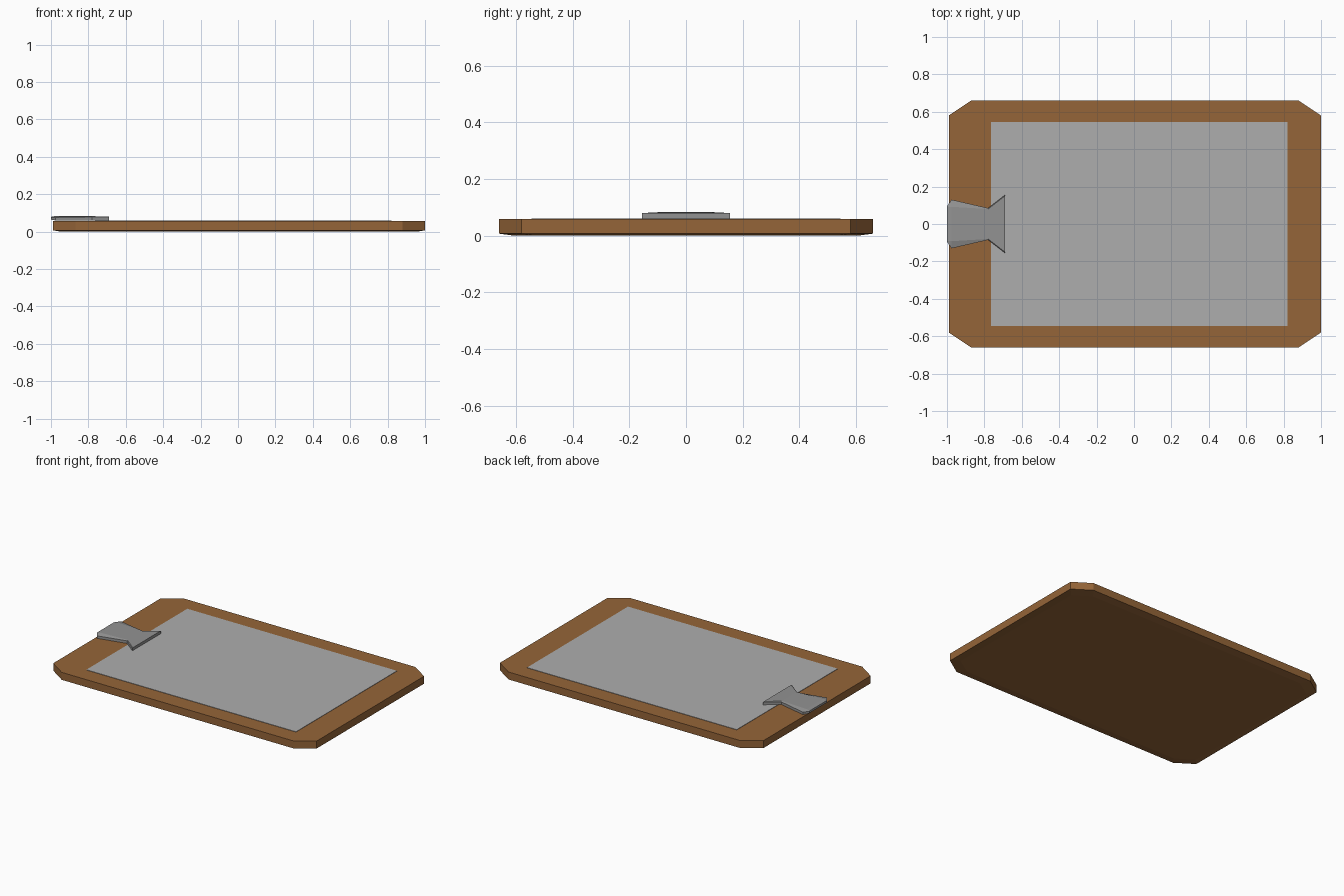
import bpy

if "Cube" in bpy.data.objects:
    bpy.data.objects.remove(bpy.data.objects["Cube"])


def material(name, color):
    m = bpy.data.materials.new(name)
    m.diffuse_color = color
    m.use_nodes = True
    m.node_tree.nodes["Principled BSDF"].inputs["Base Color"].default_value = m.diffuse_color
    return m


def loft(name, rings, mat=None):
    """Join equal-sized point rings into one closed solid."""
    n = len(rings[0])
    verts = [p for r in rings for p in r]
    last = len(verts) - n
    faces = [list(range(n))[::-1], list(range(last, last + n))]
    for k in range(len(rings) - 1):
        for i in range(n):
            a, b = k * n + i, k * n + (i + 1) % n
            faces.append((a, b, b + n, a + n))
    me = bpy.data.meshes.new(name)
    me.from_pydata(verts, [], faces)
    ob = bpy.data.objects.new(name, me)
    bpy.context.collection.objects.link(ob)
    if mat:
        me.materials.append(mat)
    return ob


# Board: chamfered-corner plate with a shallow inset underside
outline = [(-0.87, -0.66), (0.88, -0.66), (1.0, -0.58), (1.0, 0.58),
           (0.88, 0.66), (-0.87, 0.66), (-0.99, 0.58), (-0.99, -0.58)]
levels = [(0.0, 0.955, 0.92), (0.007, 1, 1), (0.058, 1, 1)]
loft("board", [[(x * sx, y * sy, z) for x, y in outline] for z, sx, sy in levels],
     material("wood", (0.30, 0.13, 0.04, 1)))

# Paper: thin sheet on the board
sheet = [(-0.765, -0.545), (0.82, -0.545), (0.82, 0.545), (-0.765, 0.545)]
loft("paper", [[(x, y, z) for x, y in sheet] for z in (0.056, 0.0605)],
     material("paper_grey", (0.42, 0.42, 0.42, 1)))

# Clip: flared plate with a flat crown and sloping flanks
# x, half width, crown half width, bottom, flank height, crown height
sections = [(-1.0, 0.095, 0.09, 0.064, 0.077, 0.079),
            (-0.975, 0.13, 0.092, 0.06, 0.077, 0.084),
            (-0.78, 0.085, 0.08, 0.06, 0.078, 0.083),
            (-0.69, 0.155, 0.15, 0.06, 0.079, 0.08)]
loft("clip", [[(x, -w, b), (x, w, b), (x, w, f), (x, c, t), (x, -c, t), (x, -w, f)]
              for x, w, c, b, f, t in sections],
     material("metal", (0.29, 0.29, 0.29, 1)))
